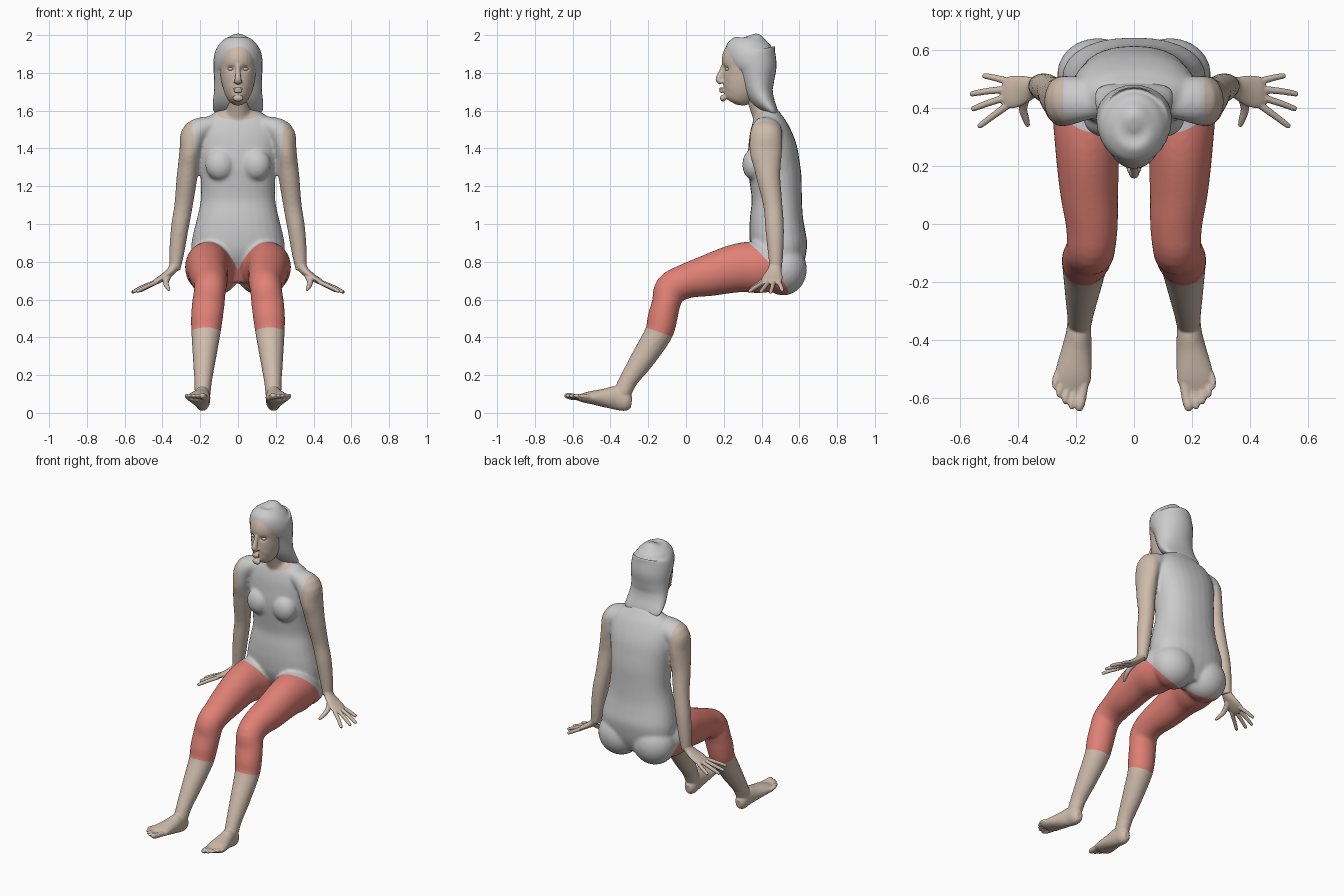
import bpy, bmesh, math
from mathutils import Vector, Matrix


def material(name, rgb):
    m = bpy.data.materials.new(name)
    m.diffuse_color = (*rgb, 1)
    return m


SKIN = material("skin", (0.62, 0.50, 0.41))
RED = material("red_cloth", (0.75, 0.22, 0.18))


def spline(pts, steps=4):
    """Catmull-Rom through rows of numbers."""
    out = []
    for i in range(len(pts) - 1):
        p0, p1, p2, p3 = (pts[max(0, min(len(pts) - 1, i + k))] for k in (-1, 0, 1, 2))
        for s in range(steps):
            t = s / steps
            out.append([0.5 * (2 * b + (c - a) * t + (2 * a - 5 * b + 4 * c - d) * t * t
                               + (3 * b - a - 3 * c + d) * t ** 3)
                        for a, b, c, d in zip(p0, p1, p2, p3)])
    return out + [list(pts[-1])]


def tube(bm, pts, side=(1, 0, 0), power=1.0, mirror=1, n=28):
    """Loft ellipses along a path; rows are x, y, z, half width, half depth."""
    rows = spline(pts)
    pos = [Vector(r[:3]) for r in rows]
    rings = []
    for i, r in enumerate(rows):
        t = (pos[min(i + 1, len(pos) - 1)] - pos[max(i - 1, 0)]).normalized()
        u = Vector(side)
        u = (u - t * u.dot(t)).normalized()
        v = t.cross(u)
        ring = []
        for k in range(n):
            c, s = math.cos(math.tau * k / n), math.sin(math.tau * k / n)
            c = math.copysign(abs(c) ** power, c)
            s = math.copysign(abs(s) ** power, s)
            p = pos[i] + u * c * max(r[3], 0.002) + v * s * max(r[4], 0.002)
            ring.append(bm.verts.new((p.x * mirror, p.y, p.z)))
        rings.append(ring)
    for a, b in zip(rings, rings[1:]):
        for k in range(n):
            bm.faces.new((a[k], a[(k + 1) % n], b[(k + 1) % n], b[k]))
    bm.faces.new(rings[0])
    bm.faces.new(rings[-1])


def column(bm, rows, power=1.0):
    """Upright loft; rows are z, front y, back y, half width."""
    tube(bm, [(0, (f + b) / 2, z, w, (b - f) / 2) for z, f, b, w in rows], power=power)


def ball(bm, c, r):
    bmesh.ops.create_uvsphere(bm, u_segments=24, v_segments=16, radius=1,
                              matrix=Matrix.Translation(c) @ Matrix.Diagonal((*r, 1)))


def finish(name, bm, mat=None):
    me = bpy.data.meshes.new(name)
    bm.to_mesh(me)
    bm.free()
    for p in me.polygons:
        p.use_smooth = True
    if mat:
        me.materials.append(mat)
    ob = bpy.data.objects.new(name, me)
    bpy.context.collection.objects.link(ob)
    return ob


def fuse(bm, voxel, smooth):
    """Weld overlapping volumes into one smooth skin, returned as a bmesh."""
    bmesh.ops.recalc_face_normals(bm, faces=bm.faces)
    ob = finish("temporary", bm)
    rm = ob.modifiers.new("remesh", 'REMESH')
    rm.mode, rm.voxel_size = 'VOXEL', voxel
    sm = ob.modifiers.new("smooth", 'SMOOTH')
    sm.factor, sm.iterations = 0.5, smooth
    me = bpy.data.meshes.new_from_object(ob.evaluated_get(bpy.context.evaluated_depsgraph_get()))
    bpy.data.objects.remove(ob)
    out = bmesh.new()
    out.from_mesh(me)
    bpy.data.meshes.remove(me)
    return out


# torso, neck and chest
body = bmesh.new()
column(body, [(.69, .43, .58, .15), (.78, .385, .625, .23), (.87, .345, .643, .248), (.95, .335, .632, .237),
              (1.03, .338, .62, .217), (1.13, .348, .614, .197), (1.24, .335, .612, .198), (1.32, .325, .602, .207),
              (1.40, .327, .588, .215), (1.48, .335, .558, .215), (1.54, .35, .528, .19), (1.58, .37, .50, .14),
              (1.61, .385, .475, .08)], power=0.88)
tube(body, [(0, .44, 1.52, .09, .07), (0, .41, 1.6, .066, .066), (0, .375, 1.68, .06, .06), (0, .35, 1.74, .055, .06)])
for s in (1, -1):
    ball(body, (s * .095, .36, 1.315), (.078, .062, .085))
    ball(body, (s * .125, .515, .76), (.14, .125, .138))
    # arm
    tube(body, [(.13, .435, 1.52, .05, .07), (.225, .425, 1.48, .072, .085), (.252, .423, 1.385, .058, .086),
                (.262, .43, 1.31, .056, .073), (.271, .437, 1.24, .055, .063), (.288, .46, 1.1, .049, .051),
                (.308, .469, .98, .047, .05), (.323, .474, .86, .041, .042), (.331, .475, .79, .034, .036),
                (.336, .473, .755, .03, .034)], mirror=s)
    # leg
    tube(body, [(.13, .52, .76, .12, .11), (.152, .40, .77, .128, .136), (.16, .28, .768, .113, .13),
                (.155, .12, .728, .101, .111), (.145, 0, .697, .09, .092), (.148, -.08, .655, .084, .088),
                (.157, -.105, .58, .086, .076), (.165, -.125, .50, .084, .079), (.17, -.146, .42, .077, .074),
                (.178, -.23, .285, .061, .064), (.184, -.30, .18, .048, .05), (.187, -.335, .115, .042, .046),
                (.188, -.345, .09, .04, .04)], mirror=s)
body = fuse(body, 0.009, 8)

# colour borders: shoulder, hip, shin and neckline
HIP_K = -.2963


def cut(co, no):
    bmesh.ops.bisect_plane(body, geom=body.verts[:] + body.edges[:] + body.faces[:],
                           plane_co=co, plane_no=no, dist=1e-5)


for s in (1, -1):
    cut((s * .24, 0, 1.5), (s, 0, -.1))
    cut((0, -HIP_K / .29, 0), (s * .08, -.29, -.24))
cut((0, 0, .38), (0, .34, 1))
cut((0, .33, 1.53), (0, -.6, .8))


def region(f):
    c = f.calc_center_median()
    x = abs(c.x)
    arm_edge = .24 + .1 * (c.z - 1.5) if c.z > 1.25 else .215 + (1.25 - c.z) * .153
    if c.z > .7 and c.y > .3 and x > arm_edge:
        return "arms"
    if c.z > 1.5 and -.6 * (c.y - .33) + .8 * (c.z - 1.53) > 0:
        return "neck"
    if c.z + .34 * c.y < .38:
        return "shins"
    return "leggings" if .08 * x - .29 * c.y - .24 * c.z > HIP_K else "bodysuit"


for name, mat in (("bodysuit", None), ("leggings", RED), ("arms", SKIN), ("neck", SKIN), ("shins", SKIN)):
    part = body.copy()
    bmesh.ops.delete(part, geom=[f for f in part.faces if region(f) != name], context='FACES')
    finish(name, part, mat)
body.free()

# head with nose, lips, chin and hollow eyes
head = bmesh.new()
column(head, [(1.645, .215, .27, .02), (1.66, .193, .31, .045), (1.69, .185, .36, .067), (1.73, .188, .40, .082),
              (1.78, .193, .43, .092), (1.83, .192, .45, .098), (1.88, .191, .455, .1), (1.93, .212, .44, .09),
              (1.965, .26, .40, .06), (1.975, .30, .36, .03)])
tube(head, [(0, .2, 1.84, .012, .012), (0, .187, 1.80, .013, .016), (0, .174, 1.765, .018, .018),
            (0, .188, 1.745, .016, .01)])
ball(head, (0, .196, 1.666), (.028, .016, .018))
ball(head, (0, .187, 1.716), (.026, .013, .007))
ball(head, (0, .188, 1.702), (.023, .013, .008))
for s in (1, -1):
    ball(head, (s * .013, .187, 1.753), (.011, .014, .009))
head = fuse(head, 0.005, 3)
for v in head.verts:
    if v.co.y < .3:
        dx, dz = abs(v.co.x) - .038, v.co.z - 1.823
        v.co.y += .014 * math.exp(-(dx / .02) ** 2 - (dz / .013) ** 2)
finish("head", head, SKIN)
for s in (1, -1):
    eye = bmesh.new()
    ball(eye, (s * .038, .222, 1.82), (.017, .016, .009))
    finish("eye", eye, SKIN)

# long hair falling to the upper back
hair = bmesh.new()
column(hair, [(1.575, .465, .49, .10), (1.60, .425, .488, .13), (1.65, .358, .472, .132), (1.70, .315, .464, .127),
              (1.76, .285, .470, .126), (1.83, .255, .482, .13), (1.88, .218, .48, .128), (1.92, .206, .468, .118),
              (1.96, .232, .447, .092), (1.988, .275, .41, .055), (2.0, .32, .36, .015)])
bmesh.ops.recalc_face_normals(hair, faces=hair.faces)
finish("hair", hair)

# hands and feet
FINGERS = [((.43, .412, .693), (.485, .372, .668), (.53, .338, .645)),
           ((.44, .436, .692), (.502, .416, .666), (.552, .397, .642)),
           ((.44, .463, .692), (.505, .457, .666), (.557, .448, .64)),
           ((.425, .488, .696), (.475, .502, .67), (.515, .51, .648))]
TOES = [(.168, .187, -.636, .017), (.195, .214, -.63, .0125), (.216, .236, -.612, .012),
        (.237, .257, -.589, .0115), (.254, .272, -.56, .011)]
for s in (1, -1):
    hand = bmesh.new()
    tube(hand, [(.331, .474, .79, .033, .03), (.35, .469, .755, .037, .024), (.39, .46, .722, .052, .019),
                (.43, .452, .697, .055, .016), (.452, .452, .685, .042, .011)], side=(0, 1, 0), mirror=s)
    for a, b, c in FINGERS:
        tip = Vector(c) + (Vector(c) - Vector(b)) * .12
        tube(hand, [(*a, .013, .012), (*b, .0115, .0115), (*c, .0095, .0095), (*tip, .005, .005)],
             side=(0, 1, 0), mirror=s, n=14)
    tube(hand, [(.37, .45, .73, .02, .018), (.382, .40, .69, .015, .015), (.372, .36, .664, .012, .012),
                (.364, .336, .65, .007, .007)], mirror=s, n=14)
    finish("hand", fuse(hand, 0.004, 2), SKIN)

    foot = bmesh.new()
    tube(foot, [(.188, -.288, .055, .02, .028), (.188, -.315, .06, .038, .052), (.19, -.37, .079, .043, .062),
                (.197, -.43, .079, .051, .05), (.207, -.50, .081, .061, .035), (.212, -.54, .08, .062, .026),
                (.213, -.57, .08, .05, .016)], mirror=s)
    tube(foot, [(.184, -.30, .18, .046, .047), (.187, -.335, .11, .042, .047), (.188, -.35, .06, .035, .04)], mirror=s)
    for x0, x1, y, r in TOES:
        tube(foot, [(x0, -.52, .08, r, r), (x1 * .6 + x0 * .4, y + .045, .084, r, r), (x1, y + .012, .09, r, r),
                    (x1, y - .008, .092, r * .5, r * .5)], mirror=s, n=14)
    finish("foot", fuse(foot, 0.005, 3), SKIN)
